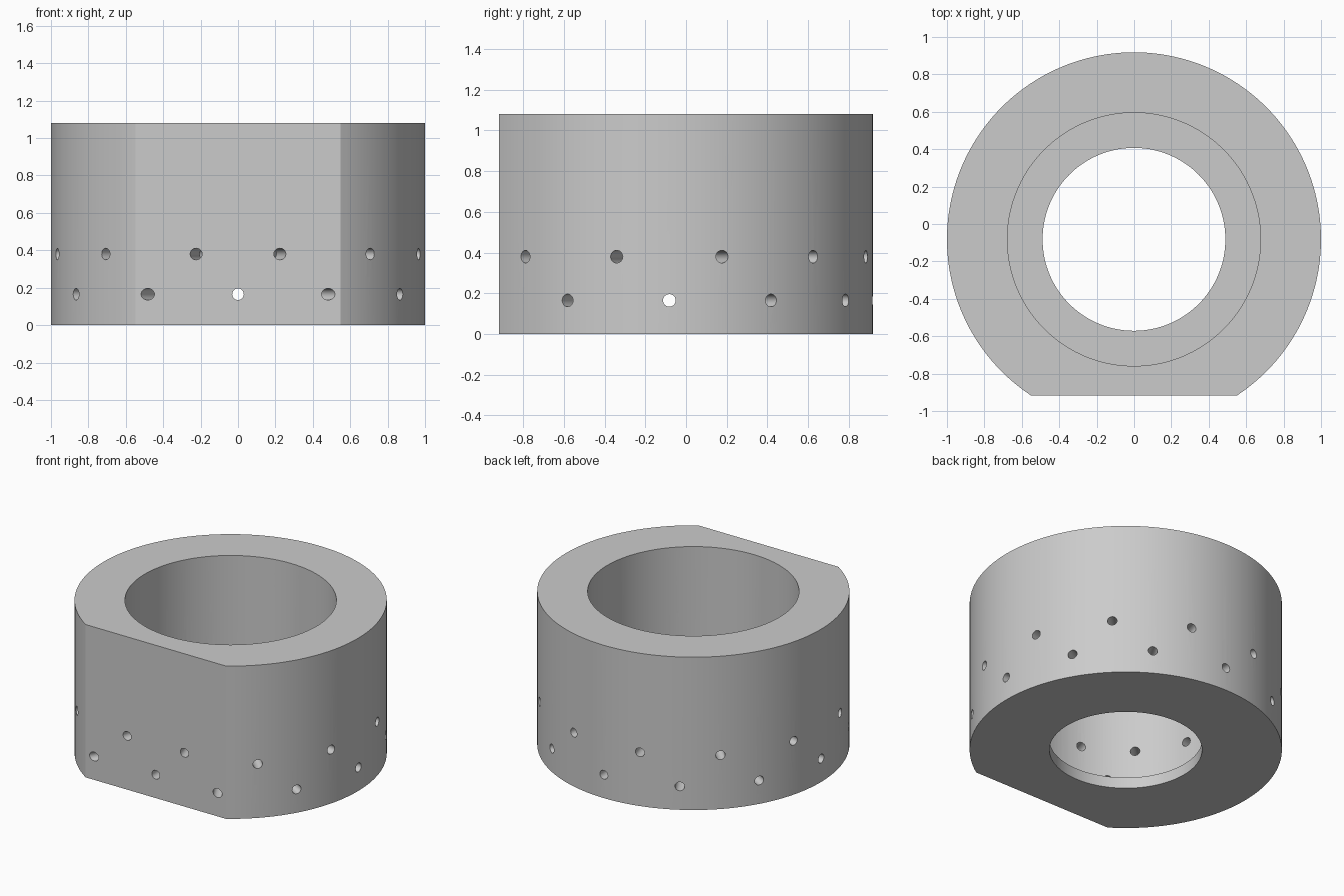
import bpy, bmesh, math
from mathutils import Matrix, Vector

cube = bpy.data.objects.get("Cube")
if cube:
    bpy.data.objects.remove(cube)

AXIS_Y = -0.082      # centre of the bore
HEIGHT = 1.08
FLAT = 0.836         # distance from the axis to the front flat
SEGMENTS = 144

grey = bpy.data.materials.new("plain grey")
grey.use_nodes = True
colour = (0.6, 0.6, 0.6, 1)
grey.diffuse_color = colour
grey.node_tree.nodes["Principled BSDF"].inputs["Base Color"].default_value = colour


def make_object(name, bm):
    bmesh.ops.recalc_face_normals(bm, faces=bm.faces)
    mesh = bpy.data.meshes.new(name)
    bm.to_mesh(mesh)
    bm.free()
    mesh.materials.append(grey)
    obj = bpy.data.objects.new(name, mesh)
    bpy.context.collection.objects.link(obj)
    return obj


def add_cylinder(bm, radius, depth, matrix, segments):
    bmesh.ops.create_cone(bm, cap_ends=True, segments=segments, radius1=radius,
                          radius2=radius, depth=depth, matrix=matrix)


def bore_cutter(name, radius, bottom, top):
    bm = bmesh.new()
    add_cylinder(bm, radius, top - bottom,
                 Matrix.Translation((0, AXIS_Y, (bottom + top) / 2)), SEGMENTS)
    return make_object(name, bm)


# Outer body: a round block with a flat front
bm = bmesh.new()
half = math.acos(FLAT)
outline = []
for i in range(SEGMENTS + 1):
    a = -math.pi / 2 + half + (2 * math.pi - 2 * half) * i / SEGMENTS
    outline.append(bm.verts.new((math.cos(a), AXIS_Y + math.sin(a), 0)))
base = bm.faces.new(outline)
walls = bmesh.ops.extrude_face_region(bm, geom=[base], use_keep_orig=True)
bmesh.ops.translate(bm, vec=(0, 0, HEIGHT),
                    verts=[v for v in walls["geom"] if isinstance(v, bmesh.types.BMVert)])
body = make_object("ring_body", bm)

# Wide bore above a thin lip, narrower opening through the lip
cutters = [bore_cutter("wide_bore_cutter", 0.677, 0.078, HEIGHT + 0.2),
           bore_cutter("lip_bore_cutter", 0.489, -0.2, 0.3)]

# Two staggered rows of radial holes
bm = bmesh.new()
for z, offset in ((0.165, 0), (0.38, 15)):
    for i in range(12):
        a = math.radians(30 * i + offset)
        out = Vector((math.cos(a), math.sin(a), 0))
        turn = out.to_track_quat('Z', 'Y').to_matrix().to_4x4()
        place = Matrix.Translation(out * 0.85 + Vector((0, AXIS_Y, z)))
        add_cylinder(bm, 0.031, 0.55, place @ turn, 24)
cutters.append(make_object("side_hole_cutter", bm))

# Cut everything out of the body
bpy.ops.object.select_all(action='DESELECT')
bpy.context.view_layer.objects.active = body
body.select_set(True)
for cutter in cutters:
    cut = body.modifiers.new(cutter.name, 'BOOLEAN')
    cut.operation = 'DIFFERENCE'
    cut.solver = 'EXACT'
    cut.object = cutter
    bpy.ops.object.modifier_apply(modifier=cut.name)
    bpy.data.objects.remove(cutter)

bpy.ops.object.shade_smooth_by_angle(angle=math.radians(25))
